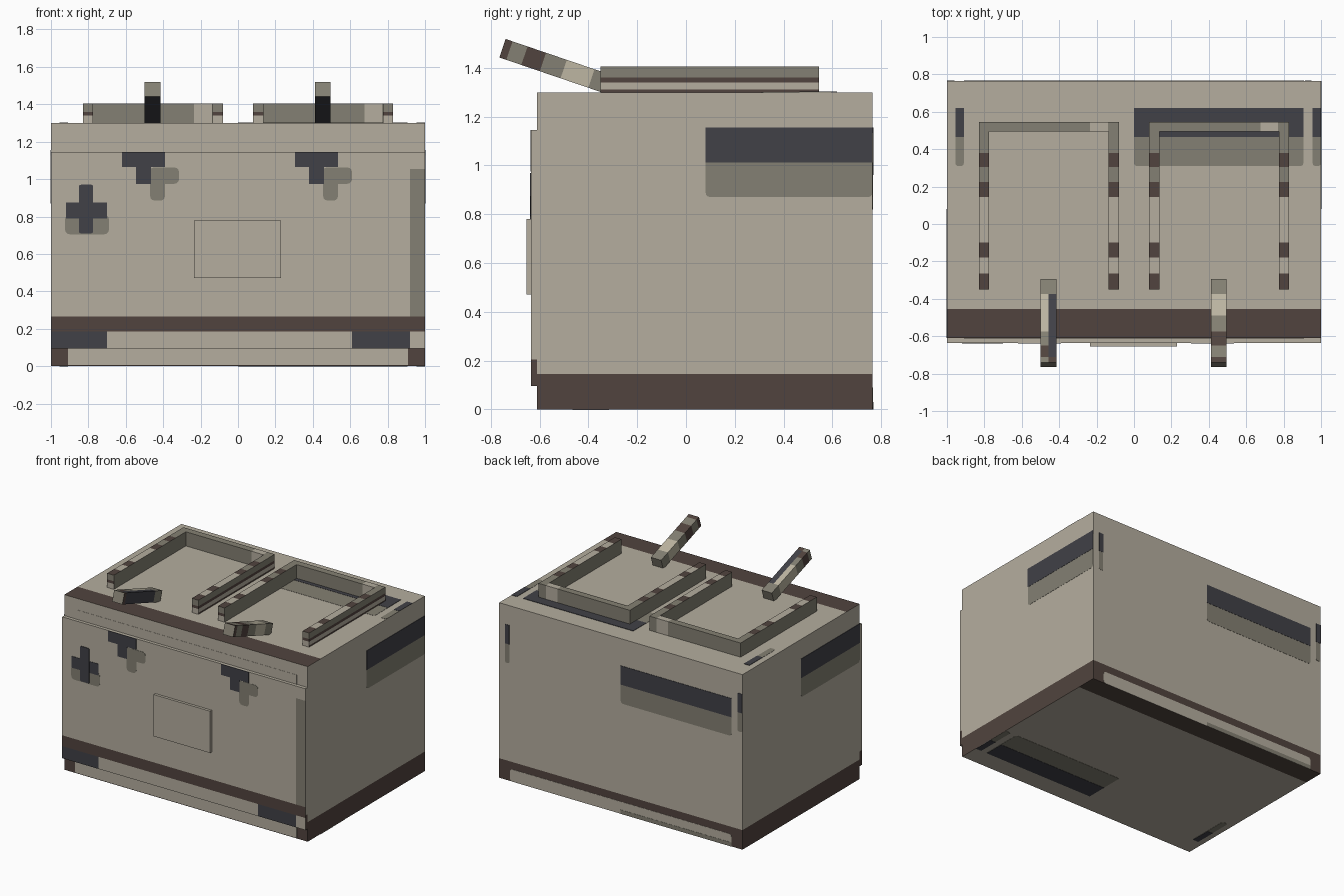
import bpy, bmesh, math
from mathutils import Vector

cube = bpy.data.objects.get("Cube")
if cube:
    bpy.data.objects.remove(cube, do_unlink=True)


def material(name, hexcode):
    rgb = [int(hexcode[i:i + 2], 16) / 255 for i in (0, 2, 4)]
    lin = [c / 12.92 if c < 0.04 else ((c + 0.055) / 1.055) ** 2.4 for c in rgb] + [1]
    m = bpy.data.materials.new(name)
    m.use_nodes = True
    m.diffuse_color = lin
    bsdf = m.node_tree.nodes["Principled BSDF"]
    bsdf.inputs["Base Color"].default_value = lin
    bsdf.inputs["Roughness"].default_value = 0.9
    return m


BEIGE, GREY, BROWN, DARK, PALE = range(5)
PALETTE = [material("beige", "B5AE9F"), material("olive_grey", "848073"),
           material("dark_brown", "51443E"), material("charcoal", "414147"),
           material("pale_sand", "BDB6A2")]


def add_box(bm, lo, hi):
    verts = bmesh.ops.create_cube(bm, size=1)["verts"]
    for v in verts:
        v.co = Vector([(a + b) / 2 + c * (b - a) for a, b, c in zip(lo, hi, v.co)])
    return verts


def cut(bm, axis, values):
    normal = Vector((0, 0, 0))
    normal[axis] = 1
    for value in values:
        geom = bm.verts[:] + bm.edges[:] + bm.faces[:]
        bmesh.ops.bisect_plane(bm, geom=geom, plane_co=normal * value, plane_no=normal)


def finish(bm, name, rule):
    """Colour every face by a rule on its centre and normal, then make the object."""
    bm.normal_update()
    for f in bm.faces:
        f.material_index = rule(f.calc_center_median(), f.normal)
    mesh = bpy.data.meshes.new(name)
    bm.to_mesh(mesh)
    bm.free()
    for m in PALETTE:
        mesh.materials.append(m)
    ob = bpy.data.objects.new(name, mesh)
    bpy.context.collection.objects.link(ob)
    return ob


# Overall limits of the case
FRONT, BACK, TOP = -0.61, 0.765, 1.3
DOOR = -0.635
# Surface name: (axis, outward sign, position)
SURFACES = {"front": (1, -1, FRONT), "door": (1, -1, DOOR), "back": (1, 1, BACK),
            "left": (0, 1, 1), "right": (0, -1, -1),
            "top": (2, 1, TOP), "bottom": (2, -1, 0)}


def plate(name, surface, u, v, colour, layer=1, rounding=0):
    """Thin painted patch lying on a surface; u and v are its ranges."""
    axis, sign, pos = SURFACES[surface]
    ends = sorted((pos - sign * 0.002, pos + sign * 0.0015 * layer))
    ranges = [u, v]
    ranges.insert(axis, ends)
    bm = bmesh.new()
    add_box(bm, [r[0] for r in ranges], [r[1] for r in ranges])
    if rounding:
        edges = [e for e in bm.edges
                 if abs((e.verts[0].co - e.verts[1].co).normalized()[axis]) > 0.9]
        bmesh.ops.bevel(bm, geom=edges, offset=rounding, segments=3,
                        profile=0.5, affect="EDGES")
    finish(bm, name, lambda c, n: colour)


def two_tone(name, surface, u, low, high, rounding=0.02):
    """Charcoal band with a round-cornered grey band below it."""
    mid = (low + high) / 2
    plate(name + "_grey", surface, u, (low, high - 0.01), GREY, 1, rounding)
    plate(name + "_dark", surface, u, (mid, high), DARK, 2)


# Main case, with a brown skirt, top front band and underside band
def case_rule(c, n):
    if n.z > 0.5:
        return BROWN if c.y < -0.455 else BEIGE
    if n.z < -0.5:
        return BROWN if c.y > 0.615 else BEIGE
    return BROWN if c.z < 0.145 else BEIGE


bm = bmesh.new()
add_box(bm, (-1, FRONT, 0), (1, BACK, TOP))
cut(bm, 2, [0.145])
cut(bm, 1, [-0.455, 0.615])
finish(bm, "case", case_rule)


# Front door, striped near the bottom
def door_rule(c, n):
    if n.y < -0.5:
        if 0.185 < c.z < 0.265:
            return BROWN
        if c.z < 0.185 and (c.x < -0.7 or 0.61 < c.x < 0.92):
            return DARK
        return GREY if c.x > 0.92 and 0.265 < c.z < 1.055 else BEIGE
    return BROWN if abs(n.x) > 0.5 and c.z < 0.205 else BEIGE


bm = bmesh.new()
add_box(bm, (-1, DOOR, 0.095), (1, FRONT, 1.145))
cut(bm, 2, [0.185, 0.205, 0.265, 1.055])
cut(bm, 0, [-0.7, 0.61, 0.92])
finish(bm, "front_door", door_rule)

bm = bmesh.new()
add_box(bm, (-0.235, -0.655, 0.47), (0.23, DOOR, 0.78))
finish(bm, "door_plate", lambda c, n: BEIGE)

# Strips along the front and back of the case
plate("front_upper_strip", "front", (-0.91, 0.91), (1.14, 1.215), BEIGE)
plate("front_lower_strip", "front", (-0.91, 0.91), (0.005, 0.095), BEIGE)
plate("back_lower_strip", "back", (-0.91, 0.91), (0, 0.09), BEIGE, 1, 0.02)
plate("back_strip_shade", "back", (-0.91, 0), (0, 0.03), GREY, 2)

# Painted marks on the door
for side, x in (("right", -0.465), ("left", 0.46)):
    plate(side + "_mark_bar", "door", (x - 0.155, x + 0.075), (1.065, 1.145), DARK, 2)
    plate(side + "_mark_stem", "door", (x - 0.08, x), (0.975, 1.07), DARK, 2)
    plate(side + "_mark_shade", "door", (x - 0.01, x + 0.15), (0.975, 1.062), GREY, 1, 0.025)
    plate(side + "_mark_shade_foot", "door", (x - 0.005, x + 0.075), (0.885, 1.06), GREY, 1, 0.025)
plate("cross_shade", "door", (-0.925, -0.69), (0.705, 0.81), GREY, 1, 0.025)
plate("cross_bar", "door", (-0.92, -0.7), (0.79, 0.875), DARK, 2)
plate("cross_stem", "door", (-0.85, -0.775), (0.71, 0.97), DARK, 3, 0.01)

# Two-tone bands on the sides, back, top and underside
two_tone("left_side_band", "left", (0.08, BACK), 0.87, 1.155)
two_tone("right_side_band", "right", (FRONT, 0.08), 0.87, 1.155)
two_tone("back_band", "back", (-0.91, 0), 0.82, 1.1)
for side, x0, x1 in (("left", 0.915, 0.95), ("right", -1, -0.96)):
    two_tone("back_dash_" + side, "back", (x0, x1), 0.87, 1.155, 0.012)
for name, x0, x1 in (("band", 0, 0.905), ("left_dash", 0.955, 1), ("right_dash", -0.955, -0.91)):
    two_tone("top_" + name, "top", (x0, x1), 0.31, 0.62, 0.015)
    plate("under_" + name + "_grey", "bottom", (x0, x1), (-0.45, -0.155), GREY, 1, 0.015)
    plate("under_" + name + "_dark", "bottom", (x0, x1), (-0.465, -0.315), DARK, 2)

# Pair of three-sided rails on the top
WIDTH, RAIL_TOP, RAIL_FRONT, RAIL_BACK = 0.055, 1.405, -0.35, 0.545
BANDS = [(-0.35, -0.265), (-0.18, -0.1), (0.145, 0.225), (0.305, 0.38)]


def make_rail(name, x0, x1):
    bm = bmesh.new()
    for a, b in ((x0, x0 + WIDTH), (x1 - WIDTH, x1)):
        add_box(bm, (a, RAIL_FRONT, TOP), (b, RAIL_BACK, RAIL_TOP))
    cut(bm, 1, [y for band in BANDS for y in band])
    cut(bm, 2, [TOP + 0.012, 1.34, 1.36])
    patch = (x1 - 0.155, x1 - 0.06)
    back = bmesh.new()
    add_box(back, (x0 + WIDTH, 0.495, TOP), (x1 - WIDTH, RAIL_BACK, RAIL_TOP))
    cut(back, 0, patch)

    def rail_rule(c, n):
        if n.z > 0.5:
            if any(a < c.y < b for a, b in BANDS):
                return BROWN
            return BEIGE if -0.265 < c.y < 0.145 else GREY
        if n.y < -0.5:
            return BROWN if 1.34 < c.z < 1.36 else BEIGE if c.z < 1.34 else GREY
        if n.x > 0.5 and c.x > x1 - 0.01 and c.z < 1.36:
            return BEIGE if TOP + 0.012 < c.z < 1.34 else BROWN
        return GREY

    finish(bm, name + "_sides", rail_rule)
    finish(back, name + "_back",
           lambda c, n: BEIGE if patch[0] < c.x < patch[1] else GREY)


make_rail("right_rail", -0.83, -0.08)
make_rail("left_rail", 0.08, 0.83)

# Slanted camouflage levers; stripes run from the raised front end to the foot
STEPS = [-0.235, -0.205, -0.14, -0.06, 0.03, 0.15, 0.235]


def make_lever(name, x, outer, inner):
    bm = bmesh.new()
    add_box(bm, (-0.042, STEPS[0], -0.04), (0.042, STEPS[-1], 0.04))
    cut(bm, 1, STEPS[1:-1])
    cut(bm, 0, [0])

    def lever_rule(c, n):
        if n.z < -0.5:
            return DARK
        if abs(n.y) > 0.5:
            return GREY
        segment = sum(c.y > s for s in STEPS[1:-1])
        return (outer if c.x < 0 else inner)[segment]

    ob = finish(bm, name, lever_rule)
    ob.location = (x, -0.53, 1.405)
    ob.rotation_euler.x = -math.radians(18.8)


make_lever("right_lever", -0.457, [GREY, BROWN, GREY, PALE, PALE, GREY],
           [BROWN, DARK, DARK, DARK, DARK, GREY])
make_lever("left_lever", 0.453, [BROWN, GREY, BROWN, GREY, PALE, GREY],
           [BROWN, GREY, BROWN, GREY, PALE, GREY])
